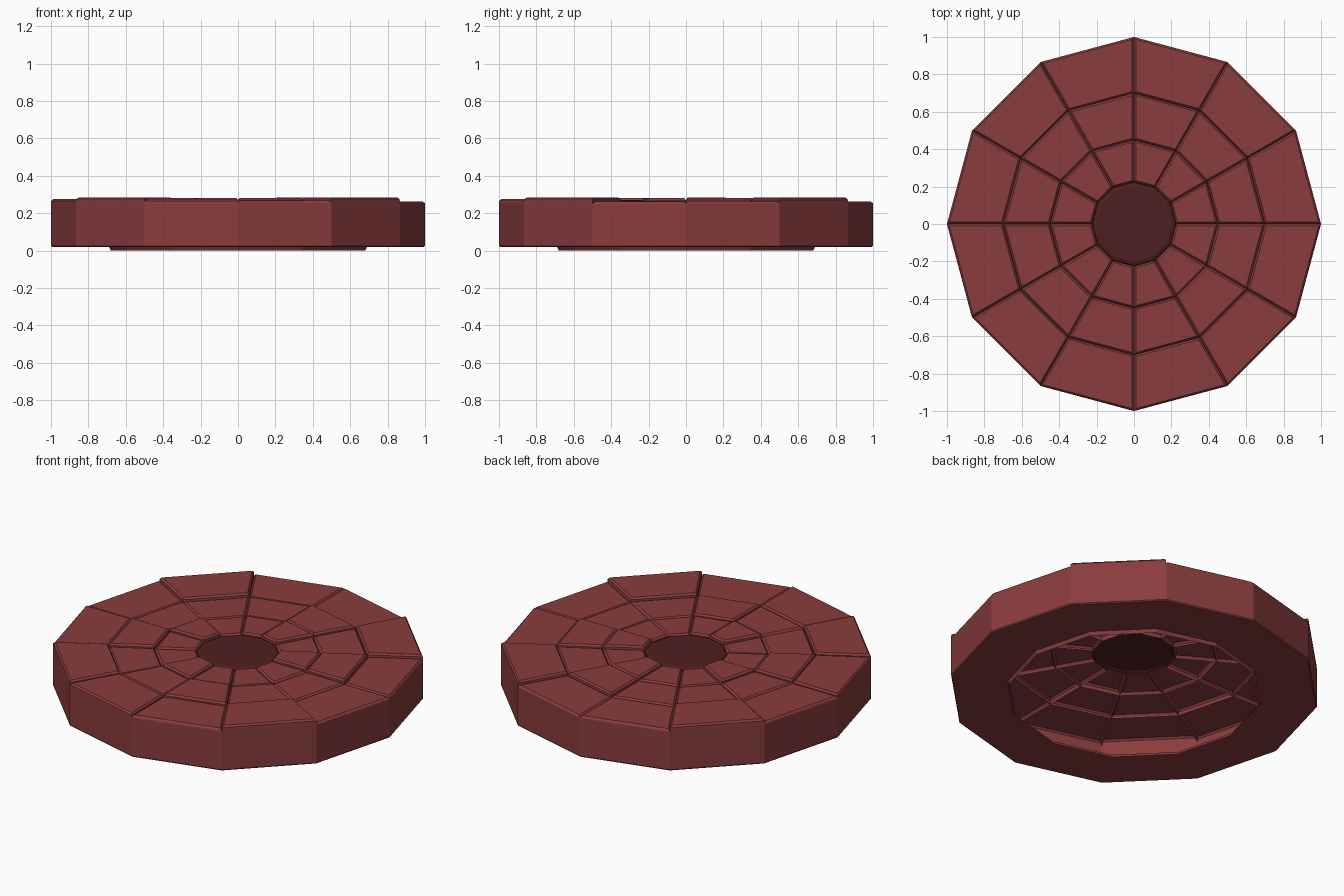
import bpy, bmesh, math
from mathutils import Vector

if "Cube" in bpy.data.objects:
    bpy.data.objects.remove(bpy.data.objects["Cube"])

SIDES = 12


def material(name, rgb):
    m = bpy.data.materials.new(name)
    m.diffuse_color = (*rgb, 1)
    m.use_nodes = True
    m.node_tree.nodes["Principled BSDF"].inputs["Base Color"].default_value = m.diffuse_color
    return m


RED = material("brick red", (0.252, 0.045, 0.047))
DARK = material("dark red", (0.078, 0.014, 0.015))


def finish(name, bm, mat):
    me = bpy.data.meshes.new(name)
    bm.to_mesh(me)
    bm.free()
    me.materials.append(mat)
    ob = bpy.data.objects.new(name, me)
    bpy.context.collection.objects.link(ob)


def point(r, k):
    a = math.tau * k / SIDES
    return Vector((r * math.cos(a), r * math.sin(a)))


def shell(name, profile, mat, cap=False):
    """Open (radius, height) profile swept round twelve sides."""
    bm = bmesh.new()
    loops = [[bm.verts.new((*point(r, k), z)) for k in range(SIDES)] for r, z in profile]
    for lo, hi in zip(loops, loops[1:]):
        for k in range(SIDES):
            j = (k + 1) % SIDES
            bm.faces.new((lo[k], lo[j], hi[j], hi[k]))
    if cap:
        bm.faces.new(loops[-1])
    finish(name, bm, mat)


def inset(pts, d):
    """Corners of a convex counter-clockwise outline moved inward by d."""
    out = []
    for i, p in enumerate(pts):
        e1 = (p - pts[i - 1]).normalized()
        e2 = (pts[(i + 1) % len(pts)] - p).normalized()
        n1, n2 = Vector((-e1.y, e1.x)), Vector((-e2.y, e2.x))
        out.append(p + (n1 + n2) * (d / (1 + n1.dot(n2))))
    return out


def brick_ring(name, r0, r1, tops, base=0.25, bevel=0.010):
    """Twelve thin wedge caps, open below, with individual top heights."""
    bm = bmesh.new()
    for k, top in enumerate(tops):
        pts = [point(r0, k), point(r1, k), point(r1, k + 1), point(r0, k + 1)]
        levels = [(0, base), (0.001, top - bevel), (bevel, top)]
        loops = [[bm.verts.new((*p, z)) for p in inset(pts, d)] for d, z in levels]
        for lo, hi in zip(loops, loops[1:]):
            for i in range(4):
                j = (i + 1) % 4
                bm.faces.new((lo[i], lo[j], hi[j], hi[i]))
        bm.faces.new(loops[-1])
    finish(name, bm, RED)


# Hollow body: foot lip, underside flange and outer wall
shell("outer_body", [(0.68, 0.0), (0.69, 0.02), (0.995, 0.02), (1, 0.026), (1, 0.25)], RED)

# Three rings of uneven bricks
brick_ring("outer_bricks", 0.70, 1.0,
           [.264, .282, .264, .264, .285, .268, .276, .285, .276, .268, .285, .262])
brick_ring("middle_bricks", 0.45, 0.70,
           [.281, .268, .281, .268, .266, .270, .281, .268, .272, .281, .268, .266])
brick_ring("inner_bricks", 0.225, 0.45,
           [.284, .266, .282, .272, .266, .282, .270, .266, .282, .272, .266, .270])

# Dark plug closing the centre
shell("centre_plug", [(0.226, 0.25), (0.222, 0.258), (0.205, 0.266)], DARK, cap=True)
